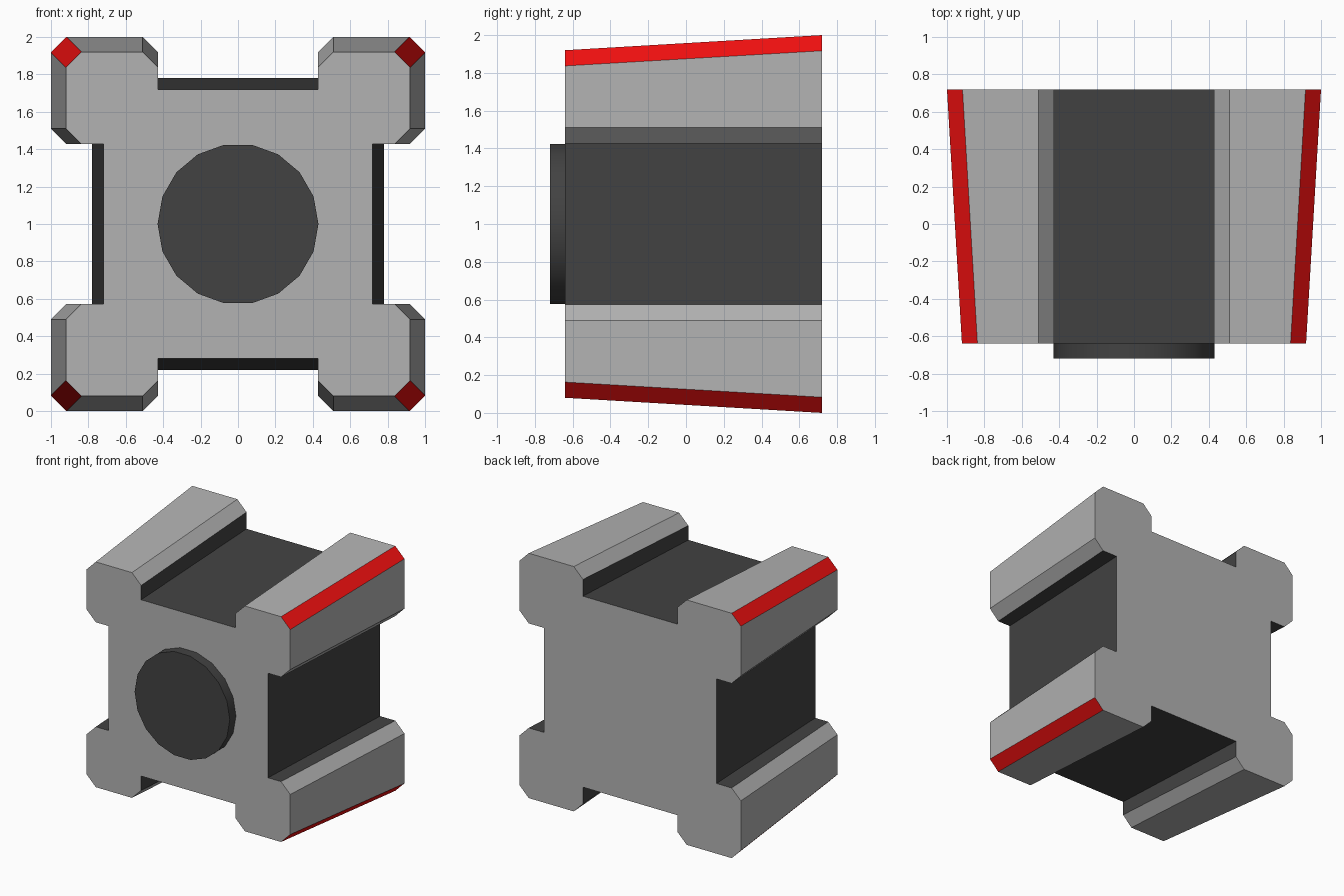
import bpy, bmesh
from math import cos, sin, radians

if "Cube" in bpy.data.objects:
    bpy.data.objects.remove(bpy.data.objects["Cube"])


def material(name, rgb):
    m = bpy.data.materials.new(name)
    m.diffuse_color = (*rgb, 1)
    m.use_nodes = True
    m.node_tree.nodes["Principled BSDF"].inputs["Base Color"].default_value = m.diffuse_color
    return m


grey = material("grey", (0.45, 0.45, 0.45))
dark = material("dark_grey", (0.055, 0.055, 0.055))
red = material("red", (0.9, 0.005, 0.005))


def loft(name, front, back, y0, y1, mats, pick=lambda i: 0):
    """Join two (x, z) outlines into a capped solid; pick(i) gives a side's material."""
    bm = bmesh.new()
    a = [bm.verts.new((x, y0, z + 1)) for x, z in front]
    b = [bm.verts.new((x, y1, z + 1)) for x, z in back]
    n = len(a)
    bm.faces.new(a)
    bm.faces.new(b)
    for i in range(n):
        j = (i + 1) % n
        bm.faces.new((a[i], a[j], b[j], b[i])).material_index = pick(i)
    bmesh.ops.recalc_face_normals(bm, faces=bm.faces)
    me = bpy.data.meshes.new(name)
    bm.to_mesh(me)
    bm.free()
    for m in mats:
        me.materials.append(m)
    ob = bpy.data.objects.new(name, me)
    bpy.context.collection.objects.link(ob)
    return ob


def outline(outer, floor, wall=0.427, c=0.083):
    """Square with a groove in each side and chamfered corner lobes."""
    lobe = [(wall, floor), (wall, outer - c), (wall + c, outer), (outer - c, outer)]
    lobe += [(z, x) for x, z in reversed(lobe)]
    pts = []
    for _ in range(4):
        pts += lobe
        lobe = [(z, -x) for x, z in lobe]  # quarter turn
    return pts


# Body: widens to the back, dark grooves, red outer corner chamfers
side_mats = [1, 0, 0, 2, 0, 0, 1, 1]
loft("body", outline(0.92, 0.72), outline(1.0, 0.78), -0.64, 0.72,
     [grey, dark, red], lambda i: side_mats[i % 8])

# Front disc: 18 sides, smooth rim
circle = [(0.43 * cos(radians(20 * i)), 0.43 * sin(radians(20 * i))) for i in range(18)]
disc = loft("front_disc", circle, circle, -0.72, -0.63, [dark])
bpy.context.view_layer.objects.active = disc
disc.select_set(True)
bpy.ops.object.shade_smooth_by_angle(angle=radians(30))
